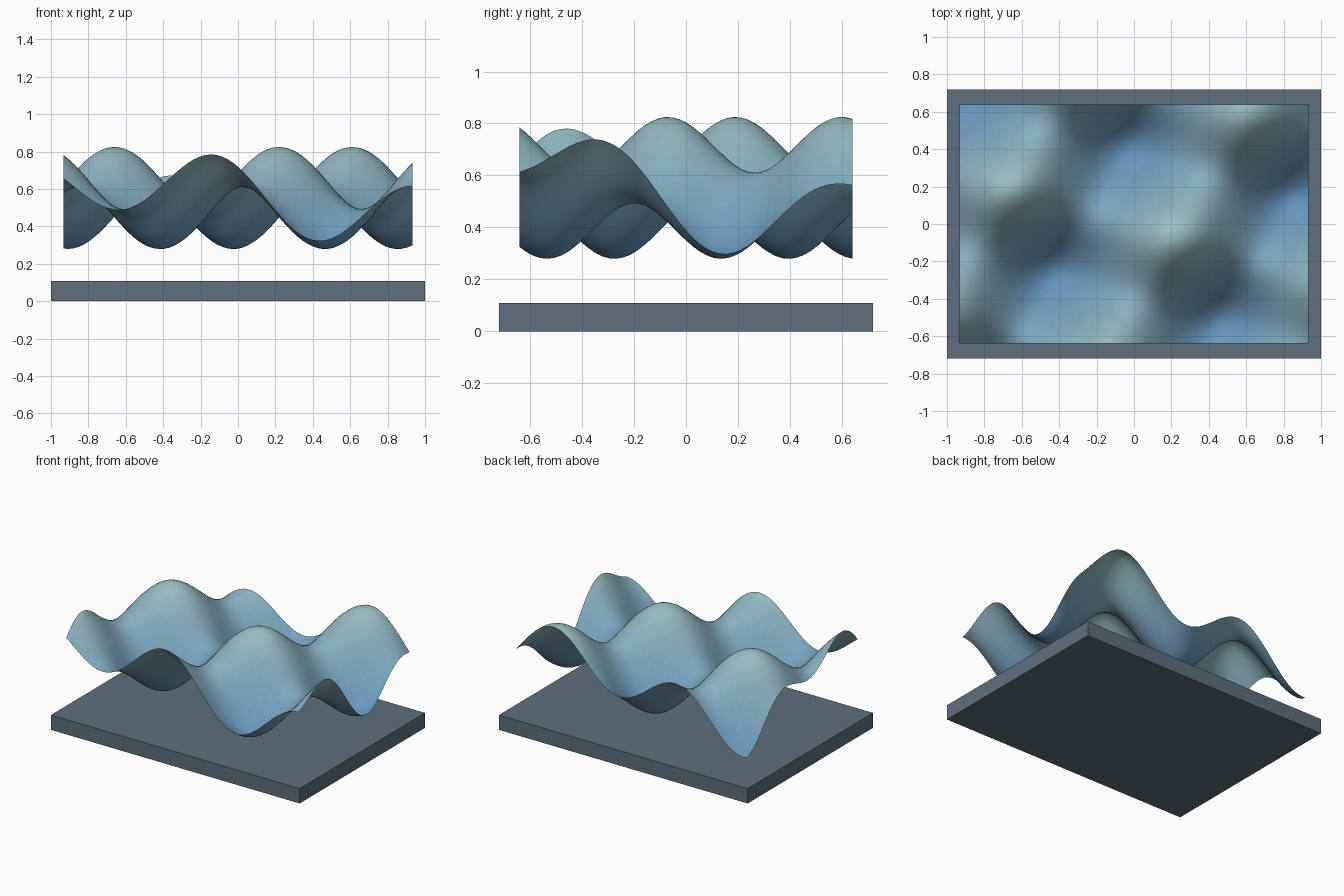
import bpy, bmesh, math

if "Cube" in bpy.data.objects:
    bpy.data.objects.remove(bpy.data.objects["Cube"])

def material(name, rgb):
    m = bpy.data.materials.new(name)
    m.diffuse_color = (*rgb, 1)
    m.use_nodes = True
    m.node_tree.nodes["Principled BSDF"].inputs["Base Color"].default_value = m.diffuse_color
    return m

# Base slab
bpy.ops.mesh.primitive_cube_add(size=1, location=(0, 0, 0.054))
base = bpy.context.object
base.name = "base_slab"
base.scale = (2, 1.44, 0.108)
base.data.materials.append(material("slate", (0.11, 0.16, 0.20)))

# Wave sheet: two crossing sine waves
MID, A1, A2 = 0.552, 0.166, 0.107
K1, K2 = (6.09, -3.55), (2.36, 8.0)
PX, PY = 0.22, -0.07      # one crest position

def height(x, y):
    dx, dy = x - PX, y - PY
    return (MID + A1 * math.cos(K1[0] * dx + K1[1] * dy)
            + A2 * math.cos(K2[0] * dx + K2[1] * dy))

bm = bmesh.new()
bmesh.ops.create_grid(bm, x_segments=70, y_segments=48, size=1)
for v in bm.verts:
    v.co.x *= 0.932
    v.co.y *= 0.64
    v.co.z = height(v.co.x, v.co.y)

# Colour bands by height, from blue troughs to pale teal crests
BANDS = 16
low, high = (0.13, 0.30, 0.50), (0.31, 0.50, 0.53)
for f in bm.faces:
    t = (f.calc_center_median().z - (MID - A1 - A2)) / (2 * (A1 + A2))
    f.material_index = min(BANDS - 1, max(0, int(t * BANDS)))
    f.smooth = True

mesh = bpy.data.meshes.new("wave_sheet")
bm.to_mesh(mesh)
bm.free()
for i in range(BANDS):
    t = i / (BANDS - 1)
    mesh.materials.append(material(f"water_{i}", [a + (b - a) * t for a, b in zip(low, high)]))
sheet = bpy.data.objects.new("wave_sheet", mesh)
bpy.context.collection.objects.link(sheet)
